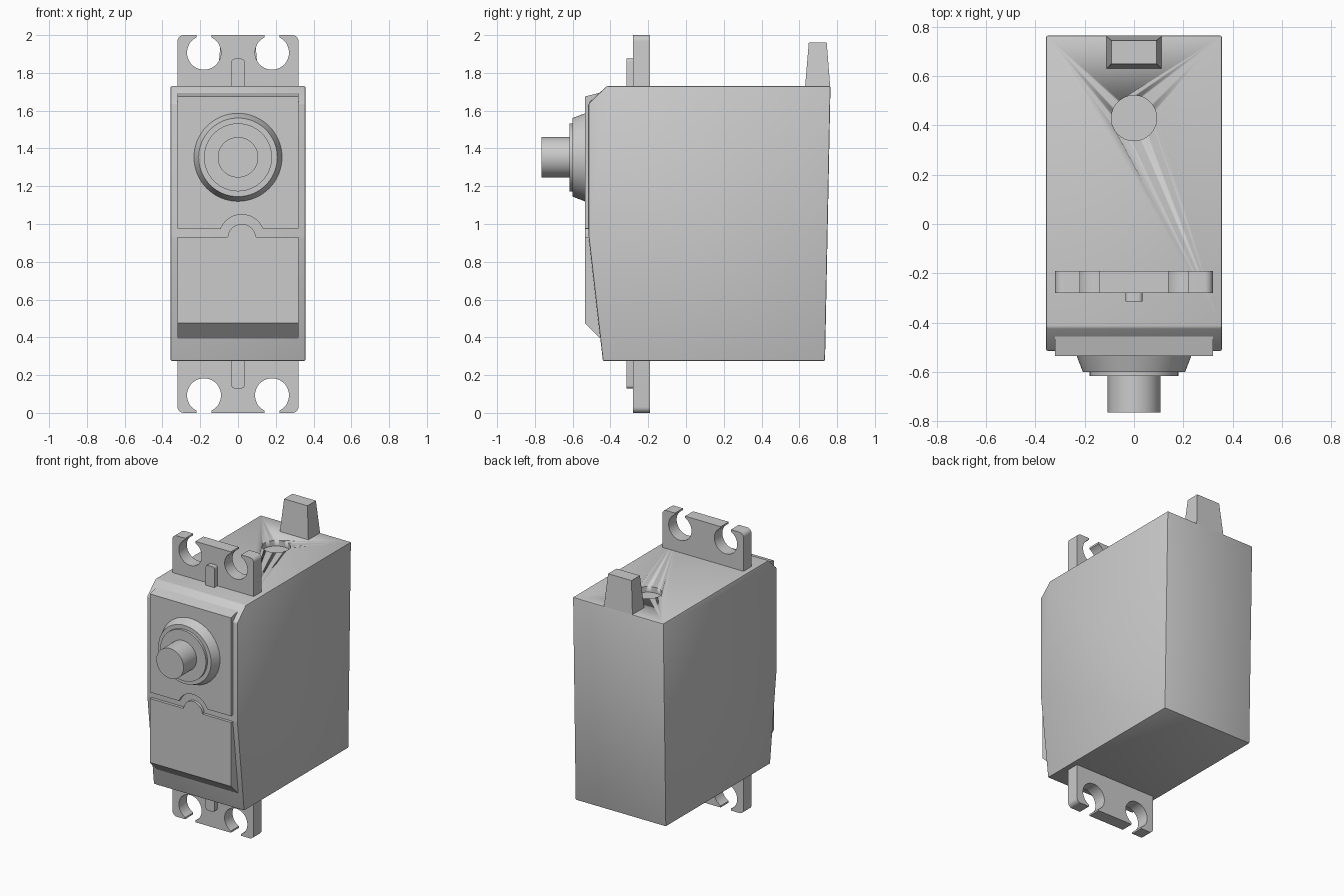
import bpy, bmesh
from math import cos, sin, pi, radians, acos
from mathutils import Matrix

cube = bpy.data.objects.get("Cube")
if cube:
    bpy.data.objects.remove(cube, do_unlink=True)

grey = bpy.data.materials.new("plain_grey")
grey.use_nodes = True
grey.diffuse_color = (0.6, 0.6, 0.6, 1)
grey.node_tree.nodes["Principled BSDF"].inputs["Base Color"].default_value = (0.6, 0.6, 0.6, 1)


def finish(name, bm):
    bmesh.ops.recalc_face_normals(bm, faces=bm.faces)
    mesh = bpy.data.meshes.new(name)
    bm.to_mesh(mesh)
    bm.free()
    mesh.materials.append(grey)
    mesh.shade_smooth()
    mesh.set_sharp_from_angle(angle=radians(30))
    obj = bpy.data.objects.new(name, mesh)
    bpy.context.collection.objects.link(obj)
    return obj


def loft(name, ring_a, ring_b, bevel=0):
    """Solid between two matching rings of 3D points."""
    bm = bmesh.new()
    a = [bm.verts.new(p) for p in ring_a]
    b = [bm.verts.new(p) for p in ring_b]
    bm.faces.new(a)
    bm.faces.new(b[::-1])
    for i in range(len(a)):
        j = (i + 1) % len(a)
        bm.faces.new((a[i], b[i], b[j], a[j]))
    if bevel:
        bmesh.ops.recalc_face_normals(bm, faces=bm.faces)
        bmesh.ops.bevel(bm, geom=bm.edges[:], offset=bevel, segments=2,
                        profile=0.5, affect='EDGES')
    return finish(name, bm)


def plate(name, outline, front, back):
    """Extrude an (x, z) outline along y."""
    return loft(name, [(x, front, z) for x, z in outline], [(x, back, z) for x, z in outline])


def cylinder(name, r1, r2, start, end, matrix):
    bm = bmesh.new()
    bmesh.ops.create_cone(bm, cap_ends=True, segments=64, radius1=r1, radius2=r2, depth=end - start,
                          matrix=matrix @ Matrix.Translation((0, 0, (start + end) / 2)))
    return finish(name, bm)


def arc(cx, cz, r, a0, a1, n):
    return [(cx + r * cos(a0 + (a1 - a0) * i / n), cz + r * sin(a0 + (a1 - a0) * i / n))
            for i in range(n + 1)]


# Main case with its sloping front and back
side = [(-0.44, 0.275), (0.736, 0.275), (0.765, 1.73), (-0.42, 1.73), (-0.515, 1.64), (-0.515, 0.93)]
W = 0.357
case = loft("case", [(-W, y, z) for y, z in side], [(W, y, z) for y, z in side], 0.007)

# Shallow round recess in the top
cutter = cylinder("recess_cutter", 0.092, 0.092, 1.69, 1.9, Matrix.Translation((0, 0.43, 0)))
cutter.hide_render = True
cutter.hide_viewport = True
cut = case.modifiers.new("recess", 'BOOLEAN')
cut.operation = 'DIFFERENCE'
cut.solver = 'EXACT'
cut.object = cutter

# Mounting plate with open screw slots, mirrored from one corner
opening = acos(0.04 / 0.09)
corner = [(0.14, 2.0)] + arc(0.18, 1.907, 0.09, pi - opening, 2 * pi + opening, 36)
corner += [(0.22, 2.0)] + arc(0.288, 1.968, 0.032, pi / 2, 0, 6)
right_half = corner + [(x, 2 - z) for x, z in corner[::-1]]
plate("mounting_plate", right_half + [(-x, z) for x, z in right_half[::-1]], -0.28, -0.19)

# Stiffening ribs in front of the plate
R = 0.034
rib = [(-R, 1.6), (R, 1.6)] + arc(R - 0.015, 1.86, 0.015, 0, pi / 2, 4)
rib += arc(0.015 - R, 1.86, 0.015, pi / 2, pi, 4)
plate("upper_rib", rib, -0.315, -0.26)
plate("lower_rib", [(x, 2.005 - z) for x, z in rib], -0.315, -0.26)

# Raised front panels, with a round notch and a matching tongue
P = 0.32
FRONT, BACK = -0.535, -0.455
notch = arc(0.02, 0.93, 0.12, pi - 0.38, 0.38, 24)
upper = [(-P, 0.975)] + notch + [(P, 0.975), (P, 1.675), (-P, 1.675)]
loft("upper_panel", [(x, FRONT, z) for x, z in upper],
     [(x, BACK, z + 0.02 if z > 1.6 else z) for x, z in upper])
tongue = arc(0.02, 0.925, 0.075, pi - 0.07, 0.07, 20)
lower = [(-P, 0.475), (-P, 0.93)] + tongue + [(P, 0.93), (P, 0.475)]
loft("lower_panel", [(x, FRONT, z) for x, z in lower],
     [(x, BACK, z - 0.08 if z < 0.6 else z) for x, z in lower])

# Output shaft and its stepped collar, pointing forward
forward = Matrix.Translation((0, 0, 1.353)) @ Matrix.Rotation(pi / 2, 4, 'X')
cylinder("shaft_collar", 0.235, 0.208, 0.53, 0.6, forward)
cylinder("shaft_bearing", 0.18, 0.18, 0.59, 0.618, forward)
cylinder("output_shaft", 0.107, 0.107, 0.6, 0.766, forward)

# Tapered cable outlet at the top back
def rect(x, y0, y1, z):
    return [(-x, y0, z), (x, y0, z), (x, y1, z), (-x, y1, z)]

loft("cable_outlet", rect(0.113, 0.63, 0.764, 1.72), rect(0.092, 0.65, 0.745, 1.96))
